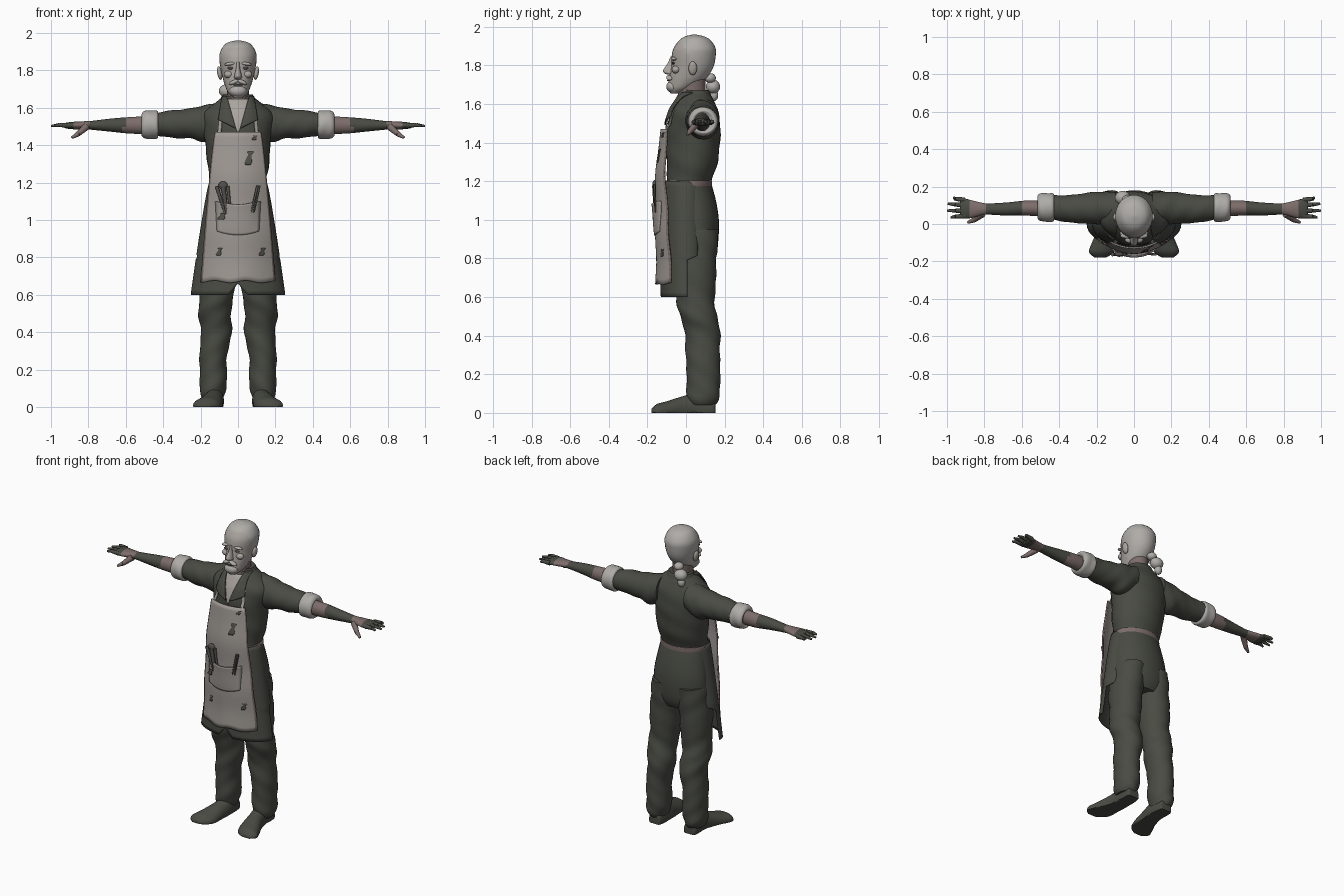
import bpy, bmesh
from math import sin, cos, pi, sqrt, radians
from mathutils import Vector, Matrix

if "Cube" in bpy.data.objects:
    bpy.data.objects.remove(bpy.data.objects["Cube"])


def material(name, *rgb):
    mat = bpy.data.materials.new(name)
    mat.use_nodes = True
    mat.diffuse_color = (*rgb, 1)
    mat.node_tree.nodes["Principled BSDF"].inputs["Base Color"].default_value = (*rgb, 1)
    return mat


cloth = material("dark_cloth", .066, .07, .056)
canvas = material("apron_canvas", .35, .32, .295)
skin = material("pale_skin", .4, .37, .34)
hair = material("grey_hair", .43, .415, .39)
ruddy = material("ruddy_brown", .2, .15, .142)
stain = material("dark_stain", .09, .085, .075)
parts = []


def finish(name, bm, mats, mirror=False, rule=None, thick=0):
    """Turn a bmesh into a smooth object, coloured by an optional face rule."""
    bmesh.ops.recalc_face_normals(bm, faces=bm.faces)
    for face in bm.faces:
        face.smooth = True
        if rule:
            face.material_index = rule(face.calc_center_median())
    mesh = bpy.data.meshes.new(name)
    bm.to_mesh(mesh)
    bm.free()
    obj = bpy.data.objects.new(name, mesh)
    bpy.context.collection.objects.link(obj)
    for mat in mats if isinstance(mats, tuple) else (mats,):
        mesh.materials.append(mat)
    if thick:
        solid = obj.modifiers.new("thickness", 'SOLIDIFY')
        solid.thickness, solid.offset = thick, 0
    if mirror:
        obj.modifiers.new("mirror", 'MIRROR').use_mirror_merge = False
    parts.append(obj)
    return obj


def smooth_value(p0, p1, p2, p3, s):
    m1, m2 = (p2 - p0) / 2, (p3 - p1) / 2
    d = p2 - p1
    return p1 + s * (m1 + s * (3 * d - 2 * m1 - m2 + s * (m1 + m2 - 2 * d)))


def section(rings, i, s):
    """Smoothly interpolated ring between ring i and the next."""
    last = len(rings) - 1
    around = [rings[min(max(i + k, 0), last)] for k in (-1, 0, 1, 2)]
    return [smooth_value(*vals, s) for vals in zip(*around)]


def loft(name, axis, rings, mats, mirror=False, rule=None, fold=(0, 0), n=32, steps=5):
    """Skin ellipses given as (position, low a, high a, low b, high b)."""
    bm = bmesh.new()
    loops = []
    spots = [(i, k / steps) for i in range(len(rings) - 1) for k in range(steps)]
    for i, s in spots + [(len(rings) - 1, 0)]:
        t, a0, a1, b0, b1 = section(rings, i, s)
        loop = []
        for k in range(n):
            ang = 2 * pi * k / n
            r = .5 + fold[0] * sin(fold[1] * t + 2 * ang) * cos(fold[1] * t / 3 + ang)
            a = (a0 + a1) / 2 + (a1 - a0) * r * cos(ang)
            b = (b0 + b1) / 2 + (b1 - b0) * r * sin(ang)
            x, y, z = {'x': (t, a, b), 'y': (a, t, b), 'z': (a, b, t)}[axis]
            loop.append(bm.verts.new((x, y, max(z, 0))))
        loops.append(loop)
    for one, two in zip(loops, loops[1:]):
        for k in range(n):
            j = (k + 1) % n
            bm.faces.new((one[k], one[j], two[j], two[k]))
    bm.faces.new(loops[0])
    bm.faces.new(loops[-1])
    return finish(name, bm, mats, mirror, rule)


def body(name, rows, mats, **kw):
    """Upright loft, symmetric in x, from (z, half width, front, back)."""
    return loft(name, 'z', [(z, -w, w, f, b) for z, w, f, b in rows], mats, **kw)


def sheet(name, func, mats, nu=16, nv=16, thick=.006, mirror=False, rule=None):
    """Thin cloth from a function of u in -1..1 and v in 0..1."""
    bm = bmesh.new()
    grid = [[bm.verts.new(func(2 * i / nu - 1, j / nv)) for i in range(nu + 1)]
            for j in range(nv + 1)]
    for j in range(nv):
        for i in range(nu):
            bm.faces.new((grid[j][i], grid[j][i + 1], grid[j + 1][i + 1], grid[j + 1][i]))
    return finish(name, bm, mats, mirror, rule, thick)


def blob(name, loc, size, mat, mirror=False, tilt=0):
    bm = bmesh.new()
    place = Matrix.Translation(loc) @ Matrix.Rotation(radians(tilt), 4, 'Y') @ Matrix.Diagonal((*size, 1))
    bmesh.ops.create_uvsphere(bm, u_segments=20, v_segments=12, radius=1, matrix=place)
    finish(name, bm, mat, mirror)


def rod(name, start, end, r1, r2, mat, mirror=False):
    bm = bmesh.new()
    a, b = Vector(start), Vector(end)
    place = Matrix.Translation((a + b) / 2) @ (b - a).to_track_quat('Z', 'Y').to_matrix().to_4x4()
    bmesh.ops.create_cone(bm, cap_ends=True, segments=12, radius1=r1, radius2=r2,
                          depth=(b - a).length, matrix=place)
    finish(name, bm, mat, mirror)


def mix(a, b, s):
    return a + (b - a) * s


# Shirt, and the height of its front surface for things laid on it
SHIRT = [(1.15, .148, -.1, .13), (1.2, .148, -.1, .13), (1.3, .165, -.1, .165),
         (1.42, .175, -.1, .178), (1.5, .19, -.095, .175), (1.57, .185, -.075, .165),
         (1.62, .13, -.05, .145), (1.66, .08, -.03, .12)]
body("shirt", SHIRT, cloth, fold=(.012, 38))


def shirt_front(x, z):
    i = max(k for k in range(len(SHIRT) - 1) if SHIRT[k][0] <= z)
    s = (z - SHIRT[i][0]) / (SHIRT[i + 1][0] - SHIRT[i][0])
    _, w, f, b = section(SHIRT, i, s)
    return (f + b) / 2 - (b - f) / 2 * sqrt(max(0, 1 - (x / w) ** 2))


# Trousers, belt and shoes
body("trouser_seat", [(.8, .14, -.04, .14), (.84, .175, -.06, .158), (.9, .185, -.075, .168),
                      (1, .18, -.08, .17), (1.1, .165, -.09, .155), (1.2, .147, -.095, .128)], cloth)
loft("trouser_legs", 'z', [(.95, 0, .18, -.07, .165), (.8, .005, .2, -.065, .16),
                           (.6, .025, .205, -.05, .15), (.5, .035, .21, -.03, .16),
                           (.4, .035, .2, -.005, .178), (.25, .06, .205, 0, .175),
                           (.12, .06, .205, .005, .178), (.07, .07, .2, .01, .17),
                           (.04, .08, .185, .02, .15)], cloth, mirror=True, fold=(.028, 42))
body("belt", [(z, w, -.105, .125 + w / 15) for z, w in
              [(1.168, .146), (1.172, .154), (1.2, .154), (1.204, .146)]], ruddy)
loft("shoes", 'y', [(.152, .1, .15, -.01, .05), (.14, .085, .17, -.04, .08),
                    (.05, .075, .175, -.04, .1), (-.02, .08, .19, -.04, .085),
                    (-.1, .085, .225, -.04, .06), (-.15, .105, .24, -.03, .046),
                    (-.18, .15, .21, -.01, .02)], cloth, mirror=True)


# Coat skirt, wrapping the hips and split at front and sides
def skirt(u, v):
    wrap = radians(mix(128, 118, v / .68) if v < .68 else 93)
    w, depth = .152 + .098 * v ** .85, .115 + .015 * v
    x = w * sin(u * wrap)
    notch = .06 * max(0, 1 - abs(x) / .05) * (cos(u * wrap) > 0)
    return x, -depth * cos(u * wrap), 1.2 - (.6 - notch) * v


sheet("coat_skirt", skirt, cloth, nu=48, nv=25)


# Apron with worn edges, pocket and stains
def apron_y(x, z):
    fall = min(max((1.47 - z) / .25, 0), 1)
    return -.125 - .028 * sin(fall * pi / 2) + 2 * x * x - .003 * sin(z * 22)


def apron_half(z):
    return mix(.122, .198, ((1.47 - z) / .8) ** .8)


def apron(u, v):
    z = 1.47 - .8 * v
    x = u * apron_half(z)
    return x, apron_y(x, z), z + .006 * sin(37 * x) * v


sheet("apron", apron, (canvas, ruddy), nu=36, nv=30, thick=.008,
      rule=lambda c: int(abs(c.x) > .95 * apron_half(c.z)))


def pocket(u, v):
    x, z = u * (.112 + .008 * v), mix(.92 + .02 * u * u, 1.09 - .008 * cos(u * 3), v)
    return x, apron_y(x, z) - .006 - .02 * v * (1 - u ** 4), z


sheet("apron_pocket", pocket, canvas)
for px, pz, pw, ph in [(.06, 1.33, .018, .036), (-.1, .83, .013, .02), (.13, .83, .014, .02),
                       (-.085, 1.02, .02, .018), (.09, 1.44, .012, .012)]:
    def patch(u, v):
        z = pz + ph * (2 * v - 1)
        x = px + pw * (u * (.75 + .25 * sin(7 * v)) + .4 * (2 * v - 1))
        out = .03 if .92 < z < 1.09 and abs(x) < .12 else .006
        return x, apron_y(x, z) - out, z
    sheet("apron_stain", patch, stain, nu=6, nv=6, thick=.003)

# Tools standing in the pocket
for base, top, size in [(-.07, -.115, .01), (-.06, -.08, .013), (-.04, -.055, .009),
                        (.07, .105, .007), (.085, .115, .006)]:
    rod("pocket_tool", (base, -.158, 1.04), (top, -.163, 1.19 - size), size * .7, size, stain)
blob("tool_head", (-.08, -.162, 1.185), (.024, .012, .022), stain)


# Open neck, collar and straps
def chest(u, v):
    x, z = u * mix(.006, .055, v), mix(1.47, 1.645, v)
    return x, shirt_front(x, z) - .005, z


def lapel(u, v):
    s = (u + 1) / 2
    x = mix(mix(.06, .085, s), mix(.012, .105, s), v)
    z = mix(1.66, mix(1.49, 1.535, s), v)
    return x, shirt_front(x, z) - .012 - .006 * sin(s * pi), z


def strap(u, v):
    x, z = .1 - .01 * v + .009 * u, mix(1.46, 1.57, v)
    return x, mix(apron_y(x, z), shirt_front(x, z) - .006, min(1, v * 3)), z


body("neck", [(1.54, .065, -.04, .1), (1.62, .06, -.045, .1), (1.67, .058, -.04, .1),
              (1.74, .06, -.04, .1)], ruddy)
body("collar_stand", [(1.61, .1, -.02, .14), (1.65, .088, -.02, .128), (1.672, .078, -.015, .118)], cloth)
sheet("open_chest", chest, skin)
sheet("lapels", lapel, cloth, mirror=True)
sheet("apron_straps", strap, canvas, mirror=True, thick=.005)

# Arms: sleeves, rolled cuffs, forearms and hands
loft("sleeves", 'x', [(.1, 0, .17, 1.45, 1.63), (.18, 0, .175, 1.415, 1.612),
                      (.25, 0, .165, 1.435, 1.597), (.35, .01, .155, 1.44, 1.587),
                      (.44, .025, .155, 1.45, 1.57)], cloth, mirror=True, fold=(.02, 45))
loft("rolled_cuffs", 'x', [(.425, .035, .145, 1.46, 1.555), (.432, .015, .165, 1.435, 1.582),
                           (.465, .012, .165, 1.432, 1.585), (.5, .015, .162, 1.436, 1.582),
                           (.515, .03, .15, 1.45, 1.565), (.505, .045, .13, 1.46, 1.55)],
     hair, mirror=True, fold=(.015, 60))
loft("forearms_and_palms", 'x',
     [(.48, .04, .125, 1.46, 1.555), (.58, .045, .125, 1.462, 1.55), (.68, .045, .115, 1.472, 1.542),
      (.78, .05, .11, 1.482, 1.53), (.82, .045, .115, 1.485, 1.528), (.88, .03, .13, 1.485, 1.525),
      (.92, .03, .14, 1.49, 1.52), (.93, .045, .125, 1.497, 1.513)], (ruddy, cloth), mirror=True,
     rule=lambda c: int(.61 < c.x + .3 * (c.z - 1.5) < .8 or c.x > .88))
for root, tip, reach in [(.128, .142, .965), (.1, .108, .995), (.07, .072, 1), (.043, .035, .98)]:
    knuckle = (.955, mix(root, tip, .5), 1.508)
    rod("finger_base", (.905, root, 1.505), knuckle, .014, .0105, cloth, True)
    rod("finger_tip", knuckle, (reach, tip, 1.502), .0105, .006, cloth, True)
rod("thumb_base", (.81, .055, 1.5), (.855, .022, 1.46), .02, .014, ruddy, True)
rod("thumb_tip", (.855, .022, 1.46), (.888, .008, 1.44), .014, .007, ruddy, True)

# Head with hair cap, face and tied hair
body("head", [(1.655, .025, -.08, -.03), (1.68, .052, -.092, .03), (1.72, .07, -.09, .09),
              (1.76, .082, -.083, .125), (1.8, .091, -.076, .145), (1.85, .099, -.074, .154),
              (1.89, .098, -.064, .153), (1.93, .078, -.035, .128), (1.95, .052, -.005, .095),
              (1.96, .01, .035, .05)], (skin, hair),
     rule=lambda c: int(c.y > .02 - .5 * max(0, c.z - 1.84) or c.z > 1.92))
body("nose", [(1.845, .009, -.08, -.04), (1.81, .011, -.096, -.04), (1.775, .019, -.118, -.05),
              (1.76, .021, -.113, -.05), (1.752, .012, -.095, -.06)], skin)
blob("brows", (.042, -.062, 1.835), (.032, .015, .009), hair, True, 8)
blob("eyes", (.04, -.066, 1.812), (.017, .007, .007), stain, True)
blob("cheeks", (.05, -.052, 1.778), (.026, .022, .02), skin, True)
blob("moustache", (.022, -.085, 1.737), (.028, .017, .011), hair, True, 22)
blob("mouth", (0, -.092, 1.722), (.026, .006, .004), stain)
blob("beard", (0, -.07, 1.69), (.046, .032, .032), hair)
blob("ears", (.098, .035, 1.785), (.013, .022, .036), skin, True, 10)
blob("hair_knot", (-.035, .125, 1.735), (.03, .03, .025), hair)
blob("ponytail", (-.06, .14, 1.69), (.042, .037, .036), hair)
blob("ponytail_end", (-.068, .145, 1.645), (.024, .022, .03), hair)

# Keep hems and rims sharp
for obj in parts:
    obj.select_set(True)
bpy.context.view_layer.objects.active = parts[0]
bpy.ops.object.shade_smooth_by_angle(angle=radians(45))
